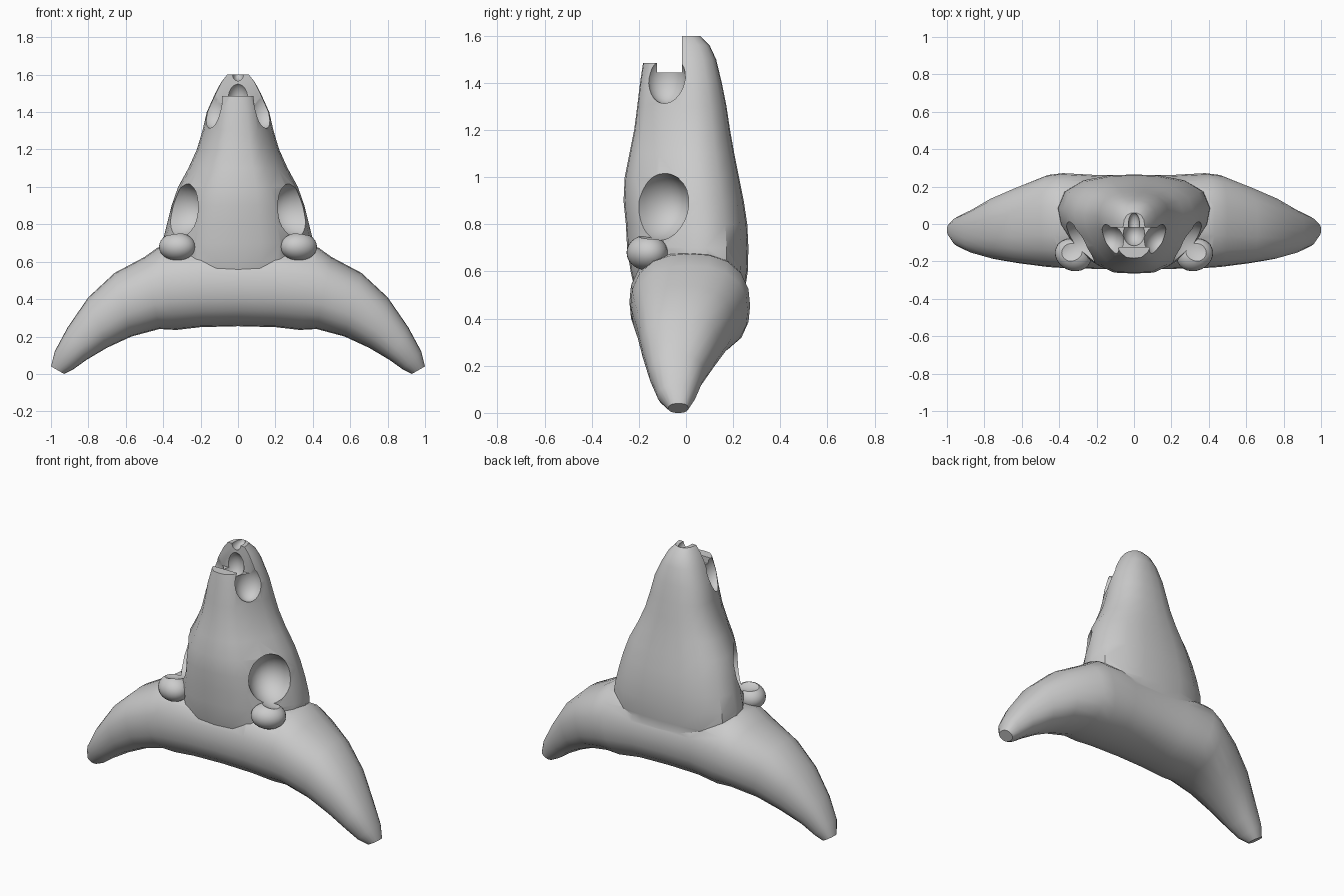
import bpy, bmesh, math
from mathutils import Vector

if "Cube" in bpy.data.objects:
    bpy.data.objects.remove(bpy.data.objects["Cube"])


def loft(name, rings):
    bm = bmesh.new()
    loops = [[bm.verts.new(p) for p in r] for r in rings]
    n = len(loops[0])
    for a, b in zip(loops, loops[1:]):
        for i in range(n):
            bm.faces.new((a[i], a[(i + 1) % n], b[(i + 1) % n], b[i]))
    bm.faces.new(loops[0])
    bm.faces.new(loops[-1])
    bmesh.ops.recalc_face_normals(bm, faces=bm.faces)
    me = bpy.data.meshes.new(name)
    bm.to_mesh(me)
    bm.free()
    ob = bpy.data.objects.new(name, me)
    bpy.context.collection.objects.link(ob)
    return ob


def ball(loc, radii, turn=0):
    bpy.ops.mesh.primitive_uv_sphere_add(segments=24, ring_count=14, location=loc,
                                         rotation=(0, 0, turn))
    ob = bpy.context.object
    ob.scale = radii
    return ob


def box(loc, size):
    bpy.ops.mesh.primitive_cube_add(size=1, location=loc)
    ob = bpy.context.object
    ob.scale = size
    return ob


def combine(target, tool, op):
    bpy.context.view_layer.update()
    mod = target.modifiers.new("bool", 'BOOLEAN')
    mod.operation, mod.object, mod.solver = op, tool, 'EXACT'
    bpy.context.view_layer.objects.active = target
    bpy.ops.object.modifier_apply(modifier=mod.name)
    bpy.data.objects.remove(tool)


# Skull: rings up the snout (z, half width, front y, back y)
levels = [(.45, .36, -.2, .24), (.6, .41, -.235, .262), (.7, .405, -.25, .265),
          (.8, .38, -.255, .26), (.9, .355, -.265, .245), (1.0, .32, -.26, .225),
          (1.1, .265, -.24, .205), (1.2, .22, -.22, .187), (1.3, .19, -.207, .172),
          (1.4, .167, -.195, .152), (1.5, .122, -.18, .128), (1.56, .09, -.165, .1),
          (1.6, .058, -.15, .06)]
half = [(0, 0), (.3, .01), (.55, .09), (.8, .28), (.96, .48), (1, .65),
        (.91, .82), (.66, .94), (.33, .99), (0, 1)]
outline = half + [(-u, v) for u, v in half[-2:0:-1]]
skull = loft("horned_skull", [[(u * w, f + v * (b - f), z) for u, v in outline]
                              for z, w, f, b in levels])

# Horns: one arch (top x, top z, bottom x, bottom z, front y, back y)
side = [(.2, .69, .2, .25, -.24, .262), (.43, .675, .33, .235, -.235, .272),
        (.5, .625, .42, .24, -.23, .262), (.66, .54, .57, .2, -.21, .2),
        (.8, .41, .7, .14, -.187, .14), (.91, .25, .81, .075, -.155, .075),
        (.98, .12, .88, .025, -.12, .04), (1.0, .04, .93, 0, -.075, .01)]
arch = [(-a, b, -c, d, e, f) for a, b, c, d, e, f in reversed(side)]
arch += [(0, .69, 0, .255, -.24, .262)] + side


def horn_ring(tx, tz, bx, bz, f, b, n=20):
    mid = Vector(((tx + bx) / 2, (f + b) / 2, (tz + bz) / 2))
    up = Vector(((tx - bx) / 2, 0, (tz - bz) / 2))
    pts = []
    for i in range(n):
        t = math.tau * i / n
        c, s = math.cos(t), math.sin(t)
        k = (abs(c) ** 2.4 + abs(s) ** 2.4) ** (-1 / 2.4)
        pts.append(mid + up * (s * k) + Vector((0, c * k * (b - f) / 2, 0)))
    return pts


combine(skull, loft("horns", [horn_ring(*s) for s in arch]), 'UNION')

# Cheek knobs under the eye sockets
for s in (-1, 1):
    combine(skull, ball((s * .325, -.165, .68), (.1, .085, .075), s * .4), 'UNION')

# Eye sockets
for s in (-1, 1):
    combine(skull, ball((s * .335, -.13, .88), (.19, .135, .15), -s * .6), 'DIFFERENCE')

# Nose opening: cut-back front, saddle notch, nostrils and tip notch
combine(skull, box((0, -.27, 1.6), (.6, .5, .23)), 'DIFFERENCE')
combine(skull, box((0, -.07, 1.545), (.6, .105, .2)), 'DIFFERENCE')
for s in (-1, 1):
    combine(skull, ball((s * .135, -.085, 1.42), (.08, .085, .11), -s * .5), 'DIFFERENCE')
combine(skull, ball((0, .0, 1.6), (.03, .06, .035)), 'DIFFERENCE')
combine(skull, ball((0, -.05, 1.47), (.06, .07, .09)), 'DIFFERENCE')

bpy.ops.object.select_all(action='DESELECT')
skull.select_set(True)
bpy.context.view_layer.objects.active = skull
bpy.ops.object.shade_smooth_by_angle(angle=math.radians(35))
